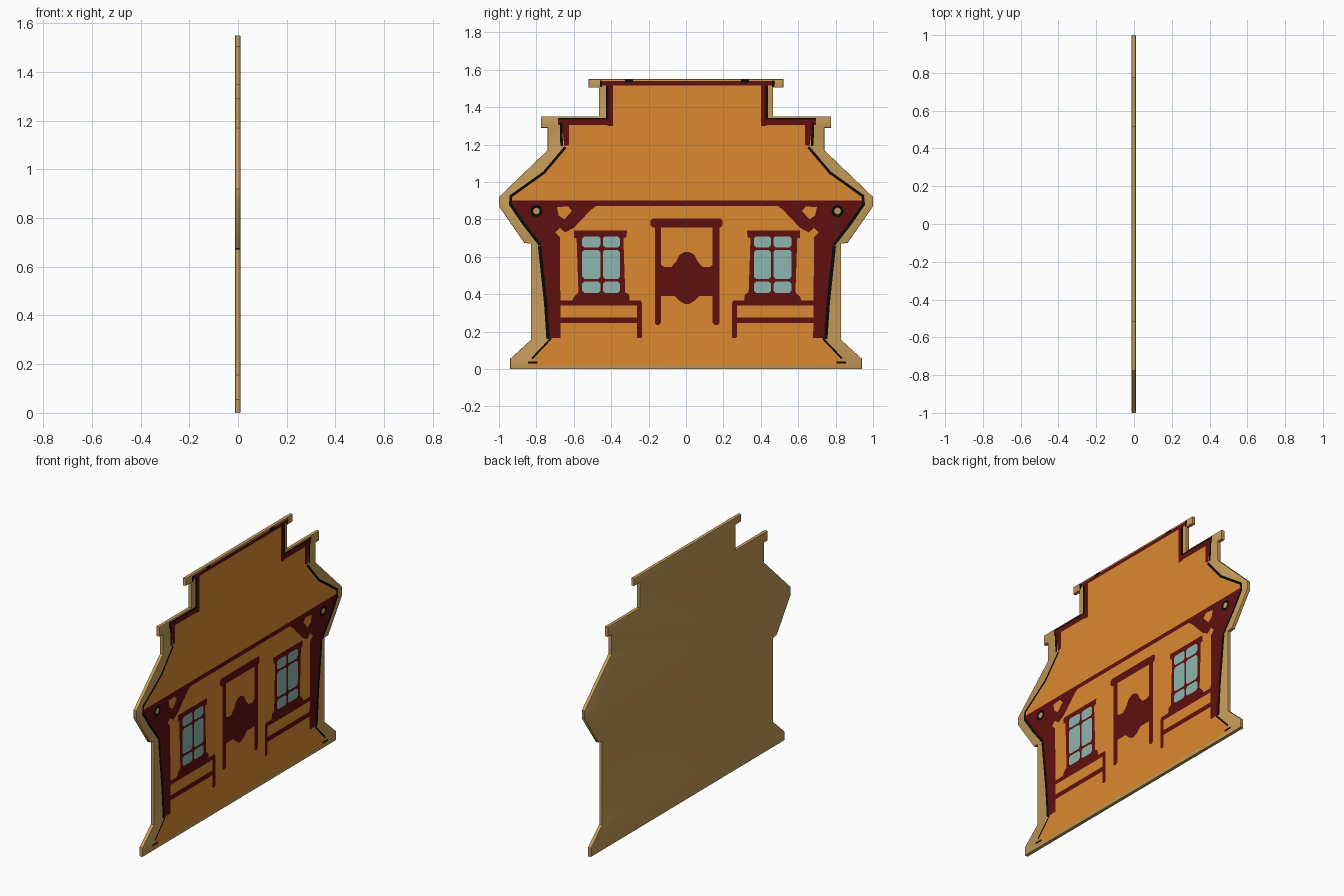
import bpy, bmesh, math

if "Cube" in bpy.data.objects:
    bpy.data.objects.remove(bpy.data.objects["Cube"])

# ---------- colours ----------
def colour(name, rgb):
    m = bpy.data.materials.new(name)
    m.diffuse_color = (*rgb, 1)
    m.use_nodes = True
    m.node_tree.nodes["Principled BSDF"].inputs["Base Color"].default_value = m.diffuse_color
    return m

TAN = colour("tan board", (0.56, 0.33, 0.10))
ORANGE = colour("orange paint", (0.70, 0.25, 0.03))
RED = colour("dark red paint", (0.115, 0.005, 0.005))
GLASS = colour("pale teal glass", (0.27, 0.47, 0.43))
BLACK = colour("black line", (0.003, 0.003, 0.003))

BACK, FACE = -0.012, 0.0096          # board thickness along x
WALL, TRIM, DETAIL, TOP = 0.0102, 0.0108, 0.0114, 0.012   # paint layers
OFF = 0.01                           # painted art is centred on y = 0.005

# ---------- helpers ----------
def mirror(poly, off=OFF):
    return [(off - y, z) for y, z in poly]

def both(polys):
    return polys + [mirror(p) for p in polys]

def symmetric(half, off=0.0):
    return half + mirror(half, off)[::-1]

def rect(y0, y1, z0, z1):
    return [(y0, z0), (y1, z0), (y1, z1), (y0, z1)]

def rounded(y0, y1, z0, z1, c=0.012):
    return [(y0 + c, z0), (y1 - c, z0), (y1, z0 + c), (y1, z1 - c),
            (y1 - c, z1), (y0 + c, z1), (y0, z1 - c), (y0, z0 + c)]

def disc(y, z, r, n=8):
    return [(y + r * math.cos(2 * math.pi * i / n),
             z + r * math.sin(2 * math.pi * i / n)) for i in range(n)]

def strokes(path, w):
    """One thin quad per segment of a painted line."""
    out = []
    for (a, b), (c, d) in zip(path, path[1:]):
        l = math.hypot(c - a, d - b)
        u, v = (c - a) / l * w / 2, (d - b) / l * w / 2
        out.append([(a - u + v, b - v - u), (c + u + v, d + v - u),
                    (c + u - v, d + v + u), (a - u - v, b - v + u)])
    return out

def finish(bm, name, mat):
    me = bpy.data.meshes.new(name)
    bm.to_mesh(me)
    bm.free()
    me.materials.append(mat)
    ob = bpy.data.objects.new(name, me)
    bpy.context.collection.objects.link(ob)
    return ob

def paint(name, polys, x, mat):
    """Flat painted shapes on the +x side of the board."""
    bm = bmesh.new()
    for p in polys:
        f = bm.faces.new([bm.verts.new((x, y, z)) for y, z in p])
        f.normal_update()
        if f.normal.x < 0:
            f.normal_flip()
    return finish(bm, name, mat)

# ---------- board ----------
outline = symmetric([(-0.94, 0), (-0.94, 0.055), (-0.83, 0.155), (-0.83, 0.67),
                     (-0.865, 0.675), (-1.0, 0.87), (-1.0, 0.92), (-0.74, 1.17),
                     (-0.74, 1.29), (-0.775, 1.29), (-0.775, 1.35), (-0.465, 1.35),
                     (-0.465, 1.505), (-0.52, 1.505), (-0.52, 1.55)])
bm = bmesh.new()
base = bm.faces.new([bm.verts.new((BACK, y, z)) for y, z in outline])
ext = bmesh.ops.extrude_face_region(bm, geom=[base])
new = [v for v in ext["geom"] if isinstance(v, bmesh.types.BMVert)]
bmesh.ops.translate(bm, verts=new, vec=(FACE - BACK, 0, 0))
if not base.is_valid or len([f for f in bm.faces if len(f.verts) > 4]) < 2:
    bm.faces.new([v for v in bm.verts if v not in new])
bmesh.ops.recalc_face_normals(bm, faces=bm.faces)
rim = [e for e in bm.edges if abs(e.verts[0].co.x - e.verts[1].co.x) < 1e-6]
bmesh.ops.bevel(bm, geom=rim, offset=0.003, segments=2, profile=0.5, affect='EDGES')
board = finish(bm, "board", TAN)
bpy.context.view_layer.objects.active = board
board.select_set(True)
bpy.ops.object.shade_smooth_by_angle(angle=math.radians(40))

# ---------- orange wall and roof ----------
wall = symmetric([(-0.84, 0.02), (-0.82, 0.055), (-0.715, 0.165), (-0.735, 0.19),
                  (-0.78, 0.66), (-0.94, 0.87), (-0.94, 0.92), (-0.76, 1.05),
                  (-0.645, 1.18), (-0.655, 1.31), (-0.68, 1.335), (-0.415, 1.335),
                  (-0.415, 1.51), (-0.45, 1.535)], OFF)
paint("wall_and_roof", [wall], WALL, ORANGE)

# ---------- roof trim ----------
paint("roof_trim", [rect(-0.46, 0.475, 1.517, 1.54)] + both([
    rect(-0.42, -0.39, 1.30, 1.53),
    rect(-0.685, -0.39, 1.305, 1.335),
    [(-0.665, 1.31), (-0.625, 1.31), (-0.625, 1.20), (-0.65, 1.19)]]), TRIM, RED)

# ---------- porch beam, posts and brackets ----------
post = [(-0.94, 0.88), (-0.47, 0.88), (-0.51, 0.85), (-0.60, 0.755), (-0.675, 0.715),
        (-0.67, 0.165), (-0.735, 0.165), (-0.745, 0.35), (-0.775, 0.65), (-0.90, 0.82)]
paint("porch_beam", [rect(-0.94, 0.95, 0.873, 0.90)], TRIM, RED)
paint("porch_posts", both([post]), TRIM, RED)
paint("bracket_gaps", both([
    [(-0.69, 0.865), (-0.63, 0.87), (-0.61, 0.845), (-0.65, 0.80), (-0.68, 0.82)],
    [(-0.70, 0.73), (-0.675, 0.755), (-0.64, 0.725), (-0.67, 0.70)]]), DETAIL, ORANGE)
paint("bracket_hole_rims", both([disc(-0.80, 0.845, 0.034)]), DETAIL, BLACK)
paint("bracket_holes", both([disc(-0.80, 0.845, 0.018)]), TOP, TAN)

# ---------- windows ----------
frame = [(-0.60, 0.74), (-0.315, 0.74), (-0.32, 0.705), (-0.335, 0.70), (-0.325, 0.41),
         (-0.305, 0.40), (-0.30, 0.36), (-0.61, 0.36), (-0.60, 0.385), (-0.575, 0.41),
         (-0.585, 0.70), (-0.60, 0.70)]
paint("window_frames", both([frame]), TRIM, RED)
cols = [(-0.555, -0.457), (-0.445, -0.353)]
rows = [(0.407, 0.468), (0.482, 0.637), (0.65, 0.71)]
paint("window_panes", both([rounded(a, b, c, d) for a, b in cols for c, d in rows]),
      DETAIL, GLASS)

# ---------- benches ----------
paint("benches", both([rect(-0.68, -0.24, 0.34, 0.367),
                       rect(-0.68, -0.24, 0.245, 0.275),
                       rounded(-0.262, -0.235, 0.165, 0.36, 0.006)]), TRIM, RED)

# ---------- doorway with swing doors ----------
paint("door_frame", [rounded(-0.19, 0.195, 0.757, 0.805),
                     rounded(-0.167, -0.133, 0.235, 0.77),
                     rounded(0.143, 0.18, 0.235, 0.77)], TRIM, RED)
swing = symmetric([(-0.14, 0.39), (-0.06, 0.39), (-0.035, 0.365), (-0.005, 0.347)], OFF)
swing_top = [(0.15, 0.56), (0.125, 0.545), (0.09, 0.545), (0.062, 0.575), (0.045, 0.61),
             (0.015, 0.627)]
paint("swing_doors", [swing + swing_top + mirror(swing_top)[::-1]], TRIM, RED)

# ---------- black outlines ----------
lines = []
for path, w in [
        ([(-0.84, 0.035), (-0.80, 0.035)], 0.012),
        ([(-0.82, 0.06), (-0.725, 0.16)], 0.010),
        ([(-0.738, 0.17), (-0.75, 0.35), (-0.782, 0.65)], 0.018),
        ([(-0.785, 0.67), (-0.87, 0.78), (-0.935, 0.875)], 0.016),
        ([(-0.94, 0.88), (-0.935, 0.925), (-0.76, 1.05), (-0.65, 1.18)], 0.014),
        ([(-0.665, 1.20), (-0.668, 1.31)], 0.014),
        ([(-0.68, 1.338), (-0.43, 1.338)], 0.010),
        ([(-0.422, 1.34), (-0.422, 1.51)], 0.014),
        ([(-0.455, 1.513), (-0.455, 1.538)], 0.012),
        ([(-0.32, 1.54), (-0.29, 1.54)], 0.014)]:
    lines += strokes(path, w)
paint("outlines", both(lines), DETAIL, BLACK)
